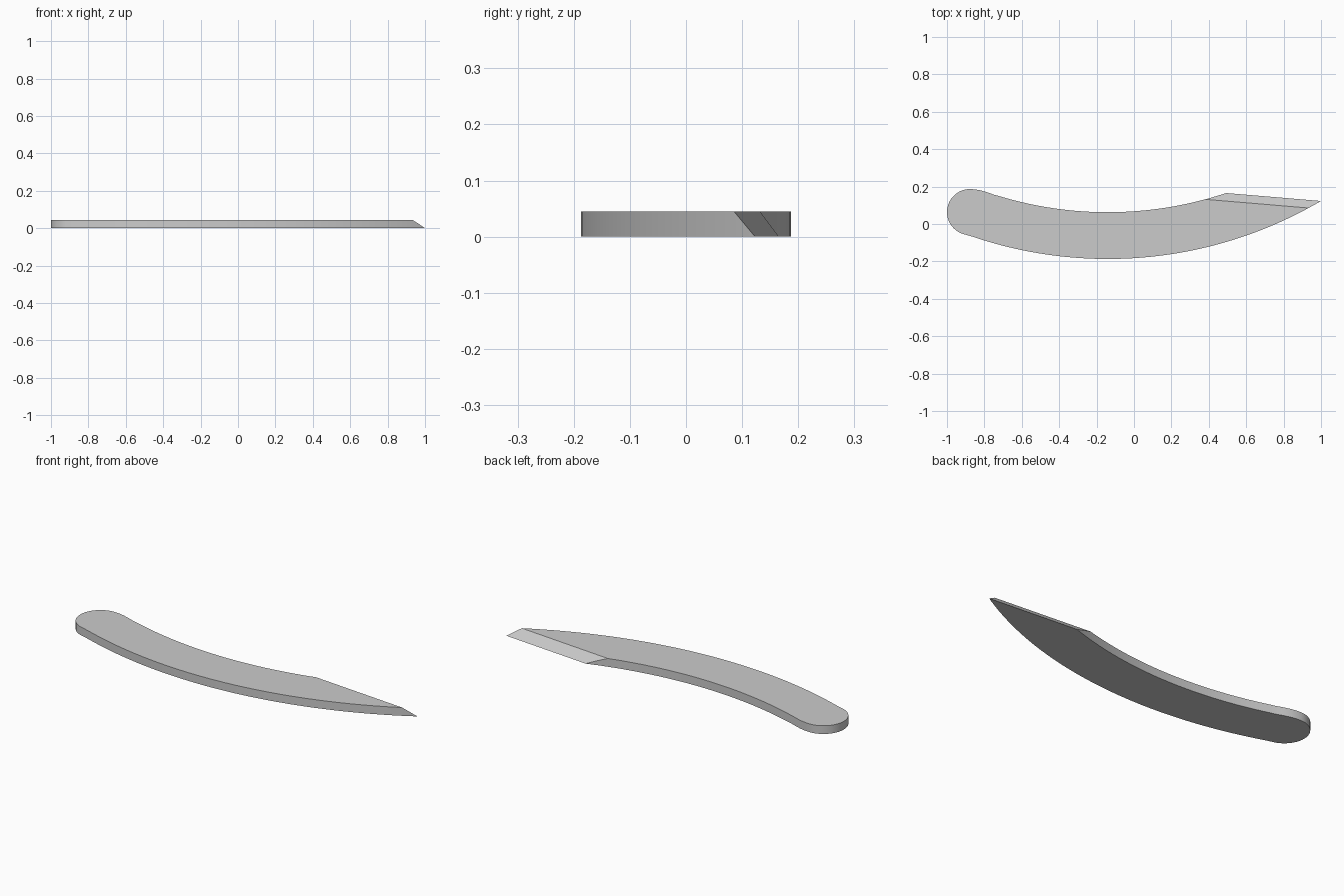
import bpy, bmesh, math
from mathutils import Vector

if "Cube" in bpy.data.objects:
    bpy.data.objects.remove(bpy.data.objects["Cube"])

THICK = 0.045
CX, CY = -0.14, 2.063          # shared centre of both long arcs
R_IN, R_OUT = 2.0, 2.25
SHIFT = -0.004


def arc(radius, x0, x1, n):
    """Points along the lower side of a circle, evenly spaced by angle."""
    a0, a1 = math.asin((x0 - CX) / radius), math.asin((x1 - CX) / radius)
    return [(CX + radius * math.sin(a), CY - radius * math.cos(a))
            for a in (a0 + (a1 - a0) * i / n for i in range(n + 1))]


# Outline: outer arc, inner arc, blend into the rounded end
outline = arc(R_OUT, -0.86, 1.1, 40)
outline += arc(R_IN, 0.6, -0.72, 36)
outline += [(-0.75, 0.157), (-0.775, 0.166), (-0.80, 0.174),
            (-0.825, 0.181), (-0.85, 0.185)]
for i in range(21):
    a = math.radians(90 + i * 8)
    outline.append((-0.877 + 0.123 * math.cos(a), 0.064 + 0.123 * math.sin(a)))

# Extruded slab
bm = bmesh.new()
face = bm.faces.new([bm.verts.new((x, y, 0)) for x, y in outline])
top = bmesh.ops.extrude_face_region(bm, geom=[face])["geom"]
bmesh.ops.translate(bm, vec=(0, 0, THICK),
                    verts=[g for g in top if isinstance(g, bmesh.types.BMVert)])
bmesh.ops.recalc_face_normals(bm, faces=bm.faces)

# Slanted chisel cut at the pointed end
a = Vector((0.49, 0.1697 + SHIFT, 0))
b = Vector((1.0, 0.127 + SHIFT, 0))
c = Vector((0.934, 0.0895 + SHIFT, THICK))
normal = (b - a).cross(c - a).normalized()
if normal.y < 0:
    normal.negate()
cut = bmesh.ops.bisect_plane(bm, geom=bm.verts[:] + bm.edges[:] + bm.faces[:],
                             plane_co=a, plane_no=normal, clear_outer=True)
rim = [g for g in cut["geom_cut"] if isinstance(g, bmesh.types.BMEdge)]
bmesh.ops.contextual_create(bm, geom=rim)
bmesh.ops.recalc_face_normals(bm, faces=bm.faces)

mesh = bpy.data.meshes.new("curved_blade")
bm.to_mesh(mesh)
bm.free()
blade = bpy.data.objects.new("curved_blade", mesh)
bpy.context.collection.objects.link(blade)

# Plain grey
grey = bpy.data.materials.new("plain_grey")
grey.diffuse_color = (0.6, 0.6, 0.6, 1)
grey.use_nodes = True
grey.node_tree.nodes["Principled BSDF"].inputs["Base Color"].default_value = grey.diffuse_color
mesh.materials.append(grey)

bpy.context.view_layer.objects.active = blade
blade.select_set(True)
bpy.ops.object.shade_smooth_by_angle(angle=math.radians(30))
